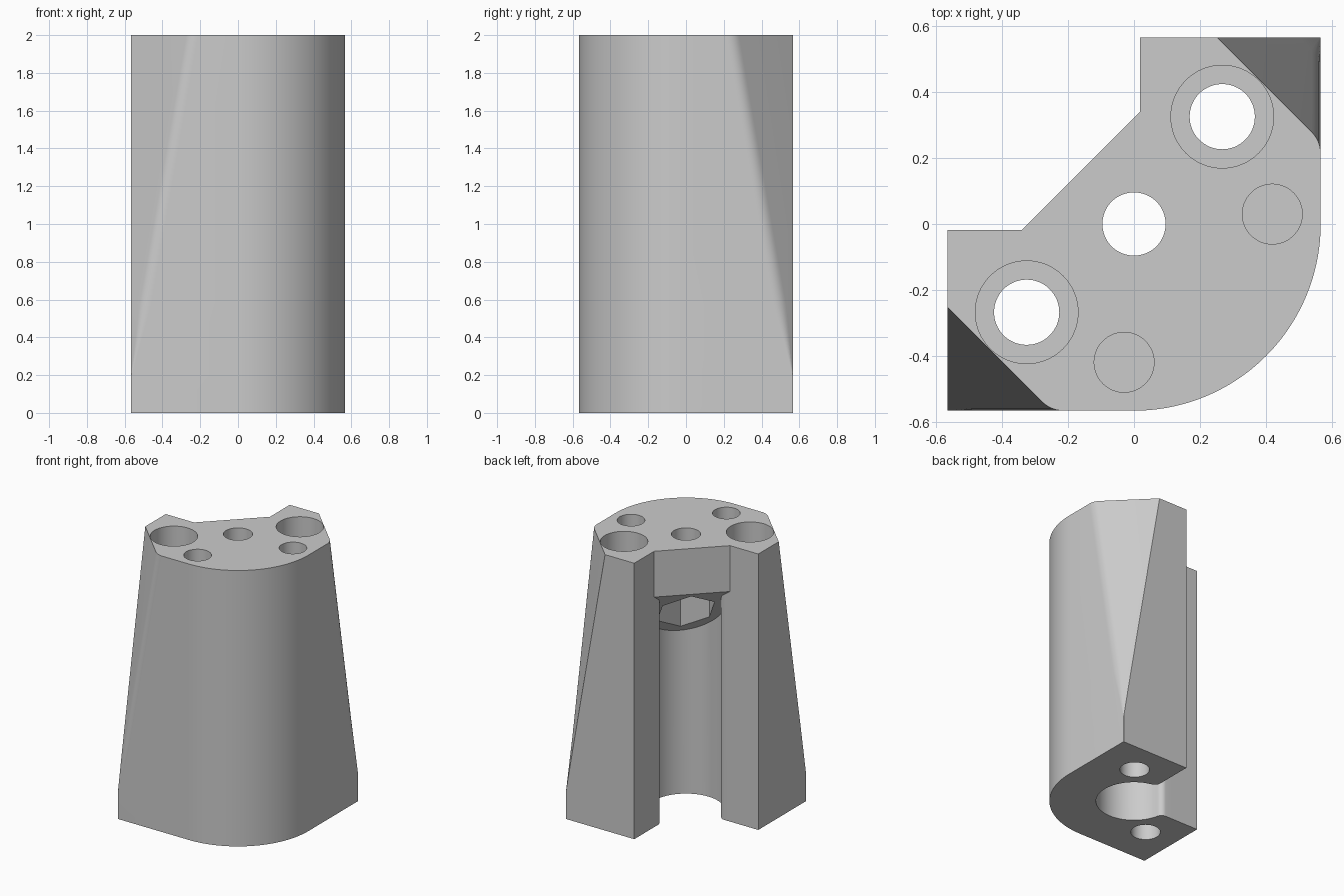
import bpy, bmesh
from math import sin, cos, pi, radians, sqrt
from mathutils import Vector

H = 0.567        # half width of the footprint
TOP = 2.0
WALL = 0.018     # offset of the two inner walls
CHAMFER_Z = 0.2  # height where the corner chamfers start

if "Cube" in bpy.data.objects:
    bpy.data.objects.remove(bpy.data.objects["Cube"], do_unlink=True)

grey = bpy.data.materials.new("plain_grey")
grey.use_nodes = True
GREY = (0.6, 0.6, 0.6, 1)
grey.diffuse_color = GREY
grey.node_tree.nodes["Principled BSDF"].inputs["Base Color"].default_value = GREY


def swap(p):
    """Mirror a plan point across the block's diagonal symmetry line."""
    return (-p[1], -p[0])


def loft(name, rings):
    """Closed solid through rings of 3D points."""
    bm = bmesh.new()
    loops = [[bm.verts.new(p) for p in ring] for ring in rings]
    n = len(loops[0])
    for a, b in zip(loops, loops[1:]):
        for i in range(n):
            j = (i + 1) % n
            bm.faces.new((a[i], a[j], b[j], b[i]))
    bm.faces.new(loops[0][::-1])
    bm.faces.new(loops[-1])
    bmesh.ops.recalc_face_normals(bm, faces=bm.faces)
    mesh = bpy.data.meshes.new(name)
    bm.to_mesh(mesh)
    bm.free()
    mesh.materials.append(grey)
    obj = bpy.data.objects.new(name, mesh)
    bpy.context.collection.objects.link(obj)
    return obj


def prism(name, points, low, high):
    return loft(name, [[(x, y, z) for x, y in points] for z in (low, high)])


def circle(center, radius, n=64, turn=0.0):
    return [(center[0] + radius * cos(turn + 2 * pi * i / n),
             center[1] + radius * sin(turn + 2 * pi * i / n)) for i in range(n)]


def cut(target, cutter):
    cutter.hide_render = True
    mod = target.modifiers.new("cut", 'BOOLEAN')
    mod.operation = 'DIFFERENCE'
    mod.solver = 'EXACT'
    mod.object = cutter
    bpy.context.view_layer.objects.active = target
    bpy.ops.object.modifier_apply(modifier=mod.name)
    bpy.data.objects.remove(cutter, do_unlink=True)


# Body outline: chamfered corner growing with height, one edge of it rounded
def body_ring(z):
    c = max(0.315 * (z - CHAMFER_Z) / (TOP - CHAMFER_Z), 0.002)
    t = min(0.04, c * 0.6)
    corner = Vector((-H + c, -H))
    start = corner + Vector((-t, t)) / sqrt(2)
    end = corner + Vector((t, 0))
    half = [(-0.34, -WALL), (-H, -WALL), (-H, -H + c)]
    for i in range(7):
        s = i / 6
        half.append(tuple(start * (1 - s) ** 2 + corner * 2 * s * (1 - s) + end * s * s))
    arc = [(H * cos(a), H * sin(a)) for a in (radians(-90 + 45 * i / 20) for i in range(21))]
    half += arc
    whole = half + [swap(p) for p in half[-2::-1]]
    return [(x, y, z) for x, y in whole]


body = loft("mount_block", [body_ring(z) for z in (0, CHAMFER_Z, 0.58, TOP)])

# Open bore with rounded mouth edges, closed on top by a 45 degree ceiling
R, F = 0.255, 0.045
fy = -WALL - F
fx = -sqrt((R + F) ** 2 - fy ** 2)
touch = Vector((fx, fy)) * (R / (R + F))
a0 = (touch - Vector((fx, fy))).to_2d()
start_angle = Vector((1, 0)).angle_signed(a0) * -1
half = [(-0.8, -WALL)]
for i in range(9):
    a = pi / 2 + (start_angle - pi / 2) * i / 8
    half.append((fx + F * cos(a), fy + F * sin(a)))
bore_start = Vector((1, 0)).angle_signed(touch) * -1
bore_start = bore_start + 2 * pi if bore_start < 0 else bore_start
for i in range(1, 25):
    a = bore_start + (radians(315) - bore_start) * i / 24
    half.append((R * cos(a), R * sin(a)))
outline = half + [swap(p) for p in half[-2::-1]] + [(-0.8, 0.8)]


def ceiling(x, y):
    return 1.69 + (y - x) / sqrt(2) - 0.25


bore = loft("bore_cutter", [[(x, y, -0.1) for x, y in outline],
                            [(x, y, ceiling(x, y)) for x, y in outline]])
cut(body, bore)

# Hexagonal nut pocket and the centre hole above it
cut(body, prism("nut_cutter", circle((0, 0), 0.2, 6, radians(15)), 1.0, 1.68))
cut(body, prism("centre_hole_cutter", circle((0, 0), 0.096), 1.5, 2.1))

# Counterbored screw holes and blind pin holes on both sides
for place in (lambda p: p, swap):
    screw, pin = place((0.268, 0.326)), place((0.42, 0.03))
    cut(body, prism("screw_hole_cutter", circle(screw, 0.099), -0.1, 2.1))
    cut(body, prism("counterbore_cutter", circle(screw, 0.156), 1.7, 2.1))
    cut(body, prism("pin_hole_cutter", circle(pin, 0.091), 1.65, 2.1))

bpy.ops.object.select_all(action='DESELECT')
body.select_set(True)
bpy.context.view_layer.objects.active = body
bpy.ops.object.shade_smooth_by_angle(angle=radians(30))
